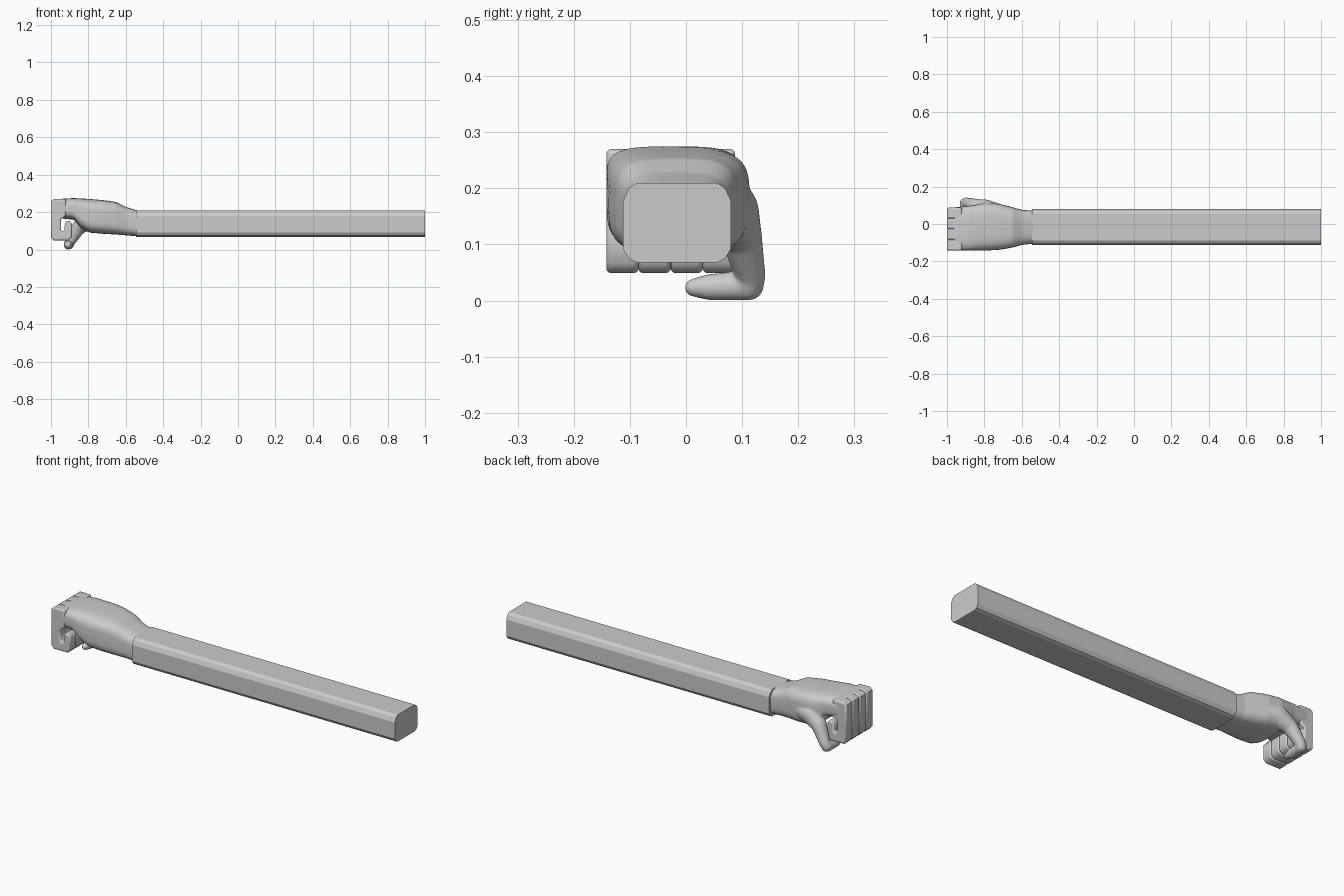
import bpy, bmesh, math
from mathutils import Vector

if "Cube" in bpy.data.objects:
    bpy.data.objects.remove(bpy.data.objects["Cube"])


def make_object(name, bm):
    bmesh.ops.recalc_face_normals(bm, faces=bm.faces[:])
    mesh = bpy.data.meshes.new(name)
    bm.to_mesh(mesh)
    bm.free()
    obj = bpy.data.objects.new(name, mesh)
    bpy.context.collection.objects.link(obj)
    return obj


def prism(name, profile, offset):
    """Extrude a closed 3D outline along an offset."""
    bm = bmesh.new()
    base = [bm.verts.new(p) for p in profile]
    top = [bm.verts.new(Vector(p) + Vector(offset)) for p in profile]
    bm.faces.new(base)
    bm.faces.new(top[::-1])
    for i in range(len(base)):
        j = (i + 1) % len(base)
        bm.faces.new((base[i], top[i], top[j], base[j]))
    return make_object(name, bm)


def smooth(obj, angle):
    bpy.ops.object.select_all(action='DESELECT')
    obj.select_set(True)
    bpy.context.view_layer.objects.active = obj
    bpy.ops.object.shade_smooth_by_angle(angle=math.radians(angle))


def sphere_points(centre, r, rows=10, cols=20):
    pts = [Vector(centre) + Vector((0, 0, r)), Vector(centre) - Vector((0, 0, r))]
    for i in range(1, rows):
        t = math.pi * i / rows
        for j in range(cols):
            a = math.tau * j / cols
            d = Vector((math.sin(t) * math.cos(a), math.sin(t) * math.sin(a), math.cos(t)))
            pts.append(Vector(centre) + d * r)
    return pts


# Forearm: long bar with chamfered corners
ymid = -0.016
half = [(0.071, 0.21), (0.086, 0.2), (0.096, 0.178), (0.096, 0.092), (0.085, 0.074), (0.071, 0.068)]
outline = [(-0.545, ymid + y, z) for y, z in half]
outline += [(-0.545, ymid - y, z) for y, z in reversed(half)]
prism("forearm", outline, (1.545, 0, 0))

# Palm: loft of rounded rectangles (x, y0, y1, z0, z1)
sections = [
    (-0.535, -0.105, 0.070, 0.070, 0.208),
    (-0.600, -0.112, 0.076, 0.076, 0.228),
    (-0.650, -0.126, 0.090, 0.080, 0.254),
    (-0.720, -0.138, 0.108, 0.084, 0.264),
    (-0.790, -0.142, 0.114, 0.090, 0.270),
    (-0.835, -0.142, 0.106, 0.112, 0.273),
    (-0.880, -0.142, 0.097, 0.160, 0.275),
    (-0.965, -0.140, 0.088, 0.168, 0.270),
]
bm = bmesh.new()
sides = 32
rings = []
for x, y0, y1, z0, z1 in sections:
    ring = []
    for i in range(sides):
        a = math.tau * i / sides
        c, s = math.cos(a), math.sin(a)
        cy = math.copysign(abs(c) ** 0.55, c)
        sz = math.copysign(abs(s) ** 0.55, s)
        y = (y0 + y1) / 2 + cy * (y1 - y0) / 2
        z = (z0 + z1) / 2 + sz * (z1 - z0) / 2
        ring.append(bm.verts.new((x, y, z)))
    rings.append(ring)
for a, b in zip(rings, rings[1:]):
    for i in range(sides):
        j = (i + 1) % sides
        bm.faces.new((a[i], a[j], b[j], b[i]))
bm.faces.new(rings[0])
bm.faces.new(rings[-1])

# Thumb: chain of tapered capsules (centre, radius), fused into the palm
joints = [
    ((-0.70, 0.050, 0.165), 0.050),
    ((-0.79, 0.076, 0.160), 0.054),
    ((-0.85, 0.097, 0.120), 0.038),
    ((-0.895, 0.115, 0.045), 0.027),
    ((-0.905, 0.112, 0.027), 0.027),
    ((-0.908, 0.045, 0.024), 0.024),
    ((-0.908, 0.013, 0.023), 0.016),
]
for first, second in zip(joints, joints[1:]):
    points = sphere_points(*first) + sphere_points(*second)
    bmesh.ops.convex_hull(bm, input=[bm.verts.new(p) for p in points])
loose = [v for v in bm.verts if not v.link_faces]
bmesh.ops.delete(bm, geom=loose, context='VERTS')
hand = make_object("palm_and_thumb", bm)
remesh = hand.modifiers.new("fuse", 'REMESH')
remesh.mode = 'VOXEL'
remesh.voxel_size = 0.005
remesh.use_smooth_shade = True
relax = hand.modifiers.new("relax", 'SMOOTH')
relax.factor = 0.5
relax.iterations = 6

# Four curled fingers: hooked profile with rounded rims
hook = [
    (-0.92, 0.27), (-0.985, 0.27), (-1.0, 0.258), (-1.0, 0.066), (-0.986, 0.049),
    (-0.905, 0.049), (-0.888, 0.066), (-0.888, 0.138), (-0.9, 0.152), (-0.915, 0.152),
    (-0.926, 0.14), (-0.927, 0.102), (-0.936, 0.095), (-0.947, 0.105),
    (-0.947, 0.16), (-0.92, 0.18),
]
names = ("little_finger", "ring_finger", "middle_finger", "index_finger")
for i, name in enumerate(names):
    y = -0.142 + i * 0.0572
    finger = prism(name, [(x, y, z) for x, z in hook], (0, 0.0575, 0))
    bevel = finger.modifiers.new("round", 'BEVEL')
    bevel.width = 0.012
    bevel.segments = 3
    bevel.limit_method = 'ANGLE'
    bevel.angle_limit = math.radians(70)
    smooth(finger, 50)
